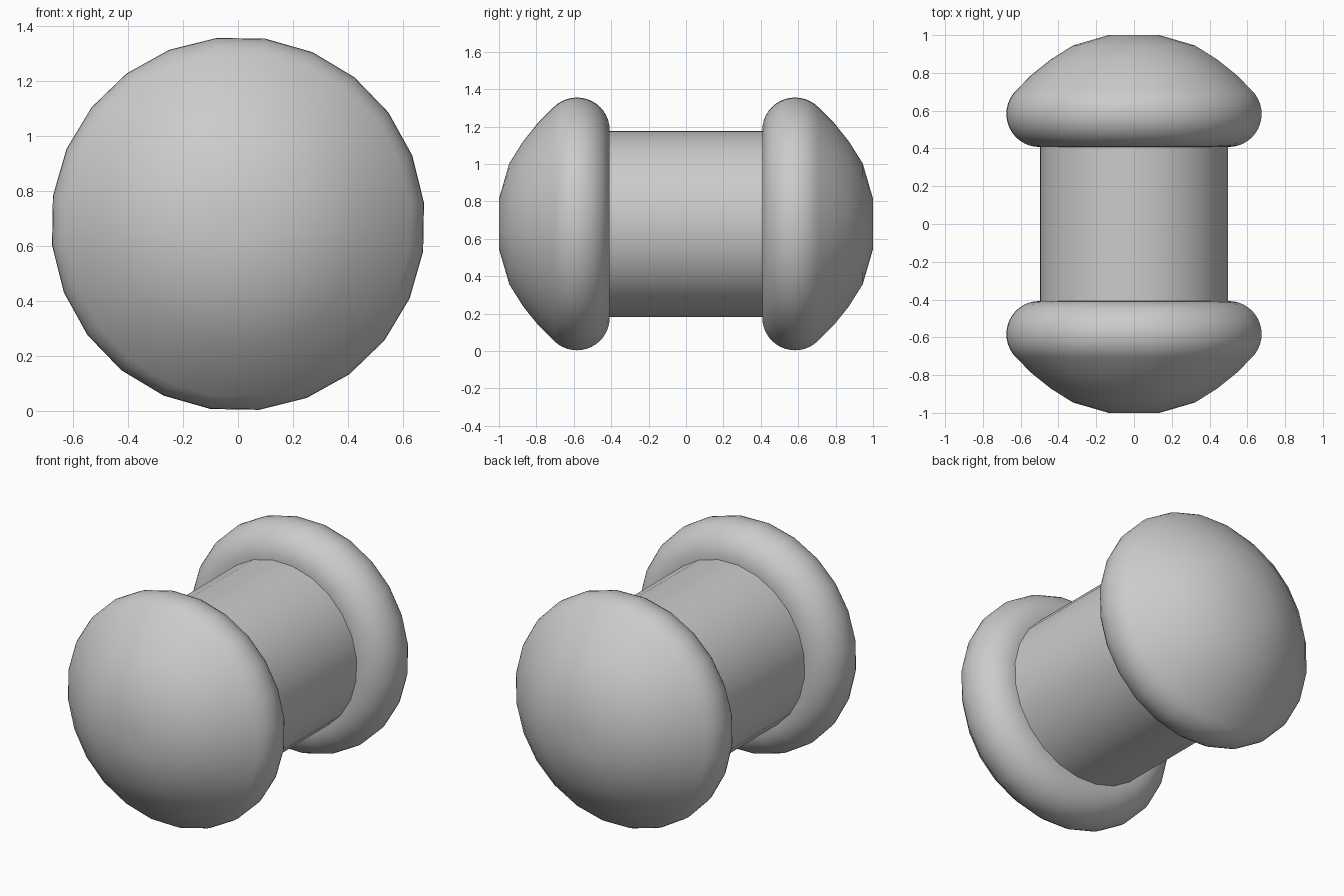
import bpy, bmesh
from math import sin, cos, radians, pi

cube = bpy.data.objects.get("Cube")
if cube:
    bpy.data.objects.remove(cube)

SIDES = 24
CENTRE_Z = 0.68

grey = bpy.data.materials.new("plain grey")
grey.use_nodes = True
grey.diffuse_color = (0.6, 0.6, 0.6, 1)
grey.node_tree.nodes["Principled BSDF"].inputs["Base Color"].default_value = (0.6, 0.6, 0.6, 1)


def lathe(name, profile, side=1):
    """Turn (y, radius) points around the long axis and close both ends."""
    bm = bmesh.new()
    rings = []
    for y, r in profile:
        angles = [2 * pi * (i + 0.5) / SIDES - radians(1) for i in range(SIDES)]
        rings.append([bm.verts.new((r * cos(a), side * y, CENTRE_Z + r * sin(a)))
                      for a in angles])
    for low, high in zip(rings, rings[1:]):
        for i in range(SIDES):
            j = (i + 1) % SIDES
            bm.faces.new((low[i], low[j], high[j], high[i]))
    bm.faces.new(rings[0])
    bm.faces.new(rings[-1])
    bmesh.ops.recalc_face_normals(bm, faces=bm.faces)
    mesh = bpy.data.meshes.new(name)
    bm.to_mesh(mesh)
    bm.free()
    mesh.materials.append(grey)
    obj = bpy.data.objects.new(name, mesh)
    bpy.context.collection.objects.link(obj)
    bpy.ops.object.select_all(action="DESELECT")
    obj.select_set(True)
    bpy.context.view_layer.objects.active = obj
    bpy.ops.object.shade_smooth_by_angle(angle=radians(50))
    return obj


# Straight shaft
lathe("shaft", [(-0.45, 0.5), (0.45, 0.5)])

# Domed end caps: rounded rim, then a shallow faceted dome
rim = [(0.583 + 0.175 * sin(radians(a)), 0.505 + 0.175 * cos(radians(a)))
       for a in range(-90, 46, 9)]
dome = [(0.79, 0.545), (0.87, 0.445), (0.945, 0.325), (1.0, 0.135), (1.0, 0.02)]
lathe("front_cap", rim + dome, -1)
lathe("back_cap", rim + dome, 1)
